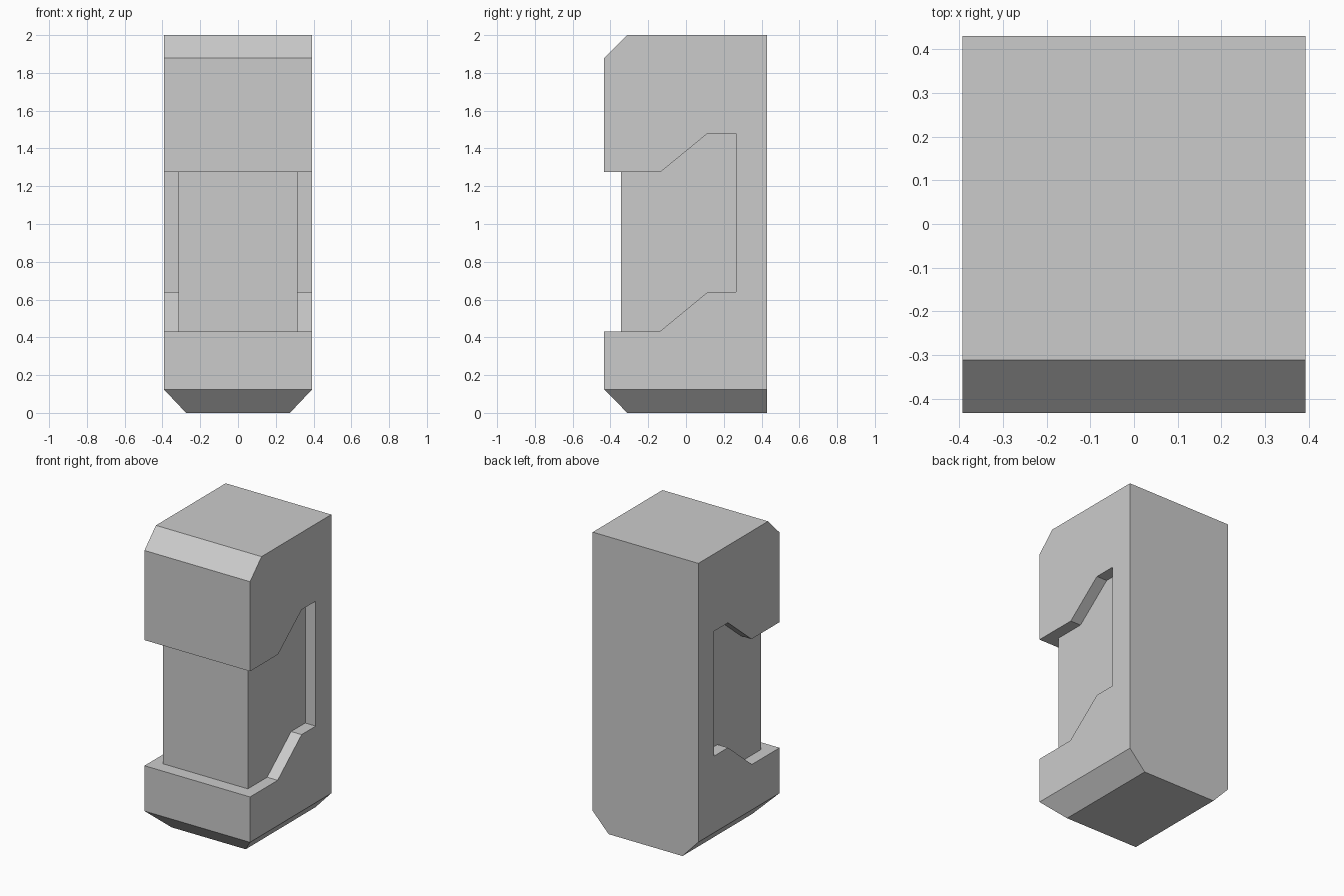
import bpy
import bmesh
from mathutils import Vector

cube = bpy.data.objects.get("Cube")
if cube:
    bpy.data.objects.remove(cube, do_unlink=True)

HALF_W, CORE_W = 0.393, 0.315
FRONT, BACK, CORE_FRONT = -0.433, 0.43, -0.345
FOOT_Z, BEVEL = 0.125, 0.122

grey = bpy.data.materials.new("grey")
grey.use_nodes = True
colour = (0.6, 0.6, 0.6, 1)
grey.diffuse_color = colour
grey.node_tree.nodes["Principled BSDF"].inputs["Base Color"].default_value = colour


def prism(name, profile, x0, x1, foot=False):
    """Extrude a (y, z) profile from x0 to x1, optionally adding a tapered foot."""
    bm = bmesh.new()
    face = bm.faces.new([bm.verts.new((x0, y, z)) for y, z in profile])
    ext = bmesh.ops.extrude_face_region(bm, geom=[face])
    moved = [v for v in ext["geom"] if isinstance(v, bmesh.types.BMVert)]
    bmesh.ops.translate(bm, verts=moved, vec=Vector((x1 - x0, 0, 0)))
    bmesh.ops.recalc_face_normals(bm, faces=bm.faces)
    if foot:
        bottom = min(bm.faces, key=lambda f: f.calc_center_median().z)
        ext = bmesh.ops.extrude_face_region(bm, geom=[bottom])
        for v in ext["geom"]:
            if isinstance(v, bmesh.types.BMVert):
                v.co.z = 0
                v.co.x *= 1 - 0.118 / HALF_W
                if v.co.y < 0:
                    v.co.y += BEVEL
        if bottom.is_valid:
            bmesh.ops.delete(bm, geom=[bottom], context="FACES_ONLY")
        bmesh.ops.recalc_face_normals(bm, faces=bm.faces)
    mesh = bpy.data.meshes.new(name)
    bm.to_mesh(mesh)
    bm.free()
    mesh.materials.append(grey)
    obj = bpy.data.objects.new(name, mesh)
    bpy.context.collection.objects.link(obj)
    return obj


# Main block with a bevelled top front edge and tapered foot
body = prism("body", [(FRONT, FOOT_Z), (BACK, FOOT_Z), (BACK, 2),
                      (FRONT + BEVEL, 2), (FRONT, 2 - BEVEL)],
             -HALF_W, HALF_W, foot=True)

# Side recesses and the front recess that leave a narrow core
LOW, HIGH = 0.43, 1.275
side = [(-0.6, LOW), (-0.14, LOW), (0.115, 0.64), (0.265, 0.64),
        (0.265, 1.48), (0.115, 1.48), (-0.135, HIGH), (-0.6, HIGH)]
front = [(-0.6, LOW), (CORE_FRONT, LOW), (CORE_FRONT, HIGH), (-0.6, HIGH)]
cutters = [prism("left_recess", side, CORE_W, 0.6),
           prism("right_recess", side, -0.6, -CORE_W),
           prism("front_recess", front, -0.35, 0.35)]

bpy.context.view_layer.objects.active = body
for cutter in cutters:
    cutter.hide_render = True
    mod = body.modifiers.new(cutter.name, "BOOLEAN")
    mod.operation = "DIFFERENCE"
    mod.solver = "EXACT"
    mod.object = cutter
    bpy.ops.object.modifier_apply(modifier=mod.name)
    bpy.data.objects.remove(cutter, do_unlink=True)
